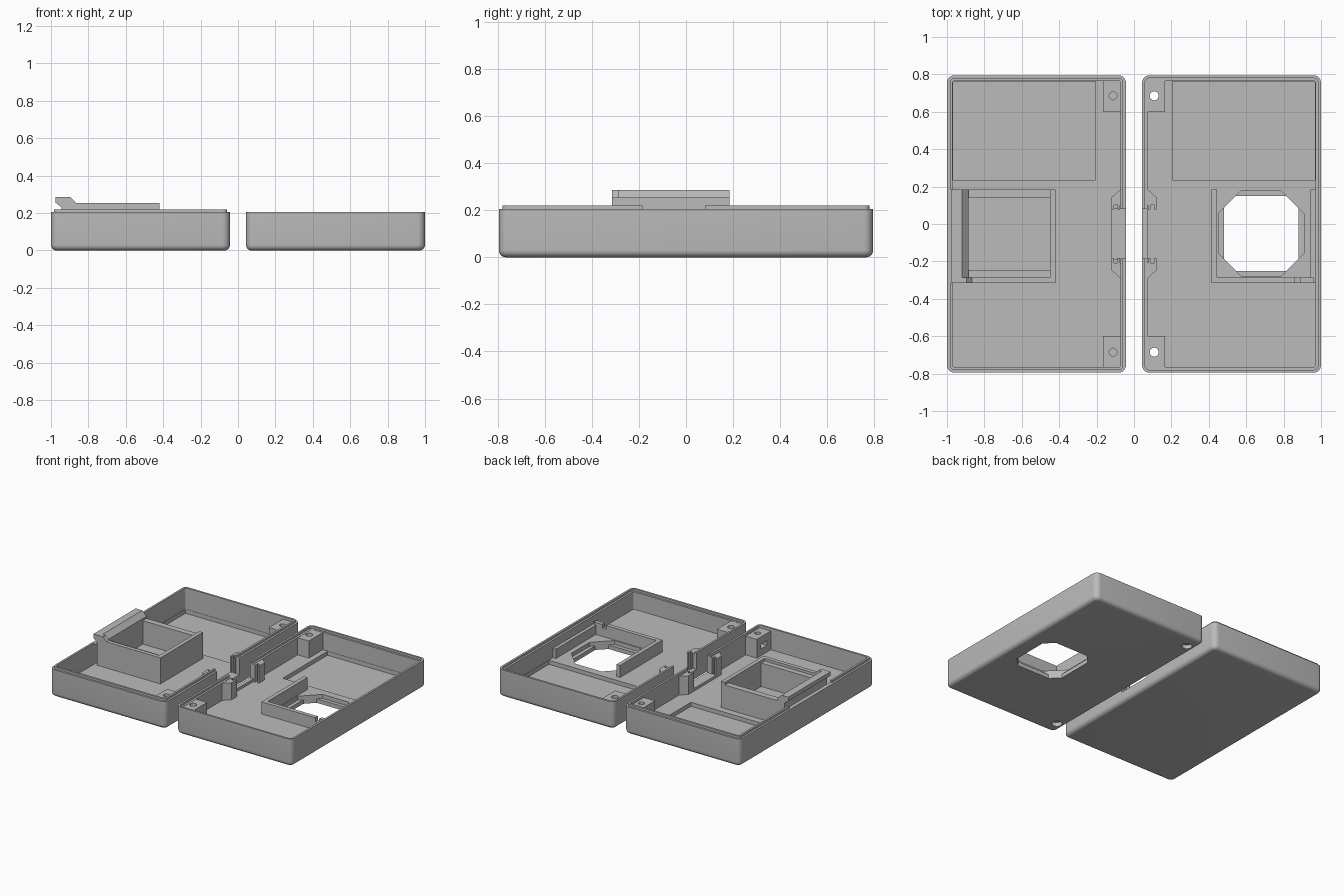
import bpy, bmesh, math

if "Cube" in bpy.data.objects:
    bpy.data.objects.remove(bpy.data.objects["Cube"])

grey = bpy.data.materials.new("light_grey")
grey.diffuse_color = (0.5, 0.5, 0.5, 1)
grey.use_nodes = True
grey.node_tree.nodes["Principled BSDF"].inputs["Base Color"].default_value = grey.diffuse_color

FLOOR, POCKET, RIM, LIP = 0.06, 0.03, 0.205, 0.22
X0, X1, Y = 0.043, 1.0, 0.795          # half-shell extents, mirrored by side


def make(name, bm):
    bmesh.ops.recalc_face_normals(bm, faces=bm.faces)
    me = bpy.data.meshes.new(name)
    bm.to_mesh(me)
    bm.free()
    me.materials.append(grey)
    ob = bpy.data.objects.new(name, me)
    bpy.context.collection.objects.link(ob)
    return ob


def prism(name, pts, lo, hi, axis='z'):
    """Extrude a 2D outline along z, or an xz outline along y."""
    bm = bmesh.new()
    place = (lambda p, t: (p[0], p[1], t)) if axis == 'z' else (lambda p, t: (p[0], t, p[1]))
    a = [bm.verts.new(place(p, lo)) for p in pts]
    b = [bm.verts.new(place(p, hi)) for p in pts]
    n = len(pts)
    bm.faces.new(a)
    bm.faces.new(b)
    for i in range(n):
        bm.faces.new((a[i], a[(i + 1) % n], b[(i + 1) % n], b[i]))
    return make(name, bm)


def box(name, xa, xb, ya, yb, za, zb):
    return prism(name, [(xa, ya), (xb, ya), (xb, yb), (xa, yb)], za, zb)


def disc(cx, cy, r, n=24):
    return [(cx + r * math.cos(i * math.tau / n), cy + r * math.sin(i * math.tau / n))
            for i in range(n)]


def cut(ob, *cutters):
    """Subtract cutters, bake the result and remove the cutters."""
    for c in cutters:
        m = ob.modifiers.new("cut", 'BOOLEAN')
        m.operation, m.solver, m.object = 'DIFFERENCE', 'EXACT', c
    dg = bpy.context.evaluated_depsgraph_get()
    dg.update()
    me = bpy.data.meshes.new_from_object(ob.evaluated_get(dg))
    ob.modifiers.clear()
    ob.data = me
    for c in cutters:
        bpy.data.objects.remove(c)
    return ob


def smooth(ob):
    bpy.ops.object.select_all(action='DESELECT')
    ob.select_set(True)
    bpy.context.view_layer.objects.active = ob
    bpy.ops.object.shade_smooth_by_angle(angle=math.radians(30))


def outline(s, d, r):
    """Rounded rectangle of one half, inset by d."""
    cx, hx, hy = s * (X0 + X1) / 2, (X1 - X0) / 2 - d, Y - d
    pts = []
    for q, (sx, sy) in enumerate([(1, 1), (-1, 1), (-1, -1), (1, -1)]):
        for k in range(7):
            a = (q + k / 6) * math.pi / 2
            pts.append((cx + sx * (hx - r) + r * math.cos(a), sy * (hy - r) + r * math.sin(a)))
    return pts


def shell(name, s, rim):
    """Loft the tray from its underside, up the wall, over the rim and down to the floor."""
    f = 0.03
    levels = [(f * (1 - math.sin(a)), 0.04 - f * (1 - math.sin(a)), f * (1 - math.cos(a)))
              for a in (i * math.pi / 12 for i in range(7))]
    levels += rim + [(0.03, 0.008, FLOOR)]
    bm = bmesh.new()
    loops = [[bm.verts.new((x, y, z)) for x, y in outline(s, d, r)] for d, r, z in levels]
    n = len(loops[0])
    for a, b in zip(loops, loops[1:]):
        for i in range(n):
            bm.faces.new((a[i], a[(i + 1) % n], b[(i + 1) % n], b[i]))
    bm.faces.new(loops[0])
    bm.faces.new(loops[-1])
    return make(name, bm)


def sx(s, pts):
    return [(s * x, y) for x, y in pts]


# Trays: the left one has a raised lip, the right one a matching step
left = shell("left_tray", -1, [(0, 0.04, RIM), (0.015, 0.025, RIM), (0.015, 0.025, LIP), (0.03, 0.01, LIP)])
right = shell("right_tray", 1, [(0, 0.04, RIM), (0.015, 0.025, RIM), (0.015, 0.025, 0.19), (0.03, 0.01, 0.19)])

for s, tray in ((-1, left), (1, right)):
    side = "left" if s < 0 else "right"
    # Floor pocket and connector opening in the inner wall
    cut(tray,
        prism("pocket", sx(s, [(0.205, 0.235), (0.968, 0.235), (0.968, 0.763), (0.205, 0.763)]), POCKET, 0.1),
        prism("opening", sx(s, [(0.0, -0.185), (0.1, -0.185), (0.1, 0.08), (0.0, 0.08)]), 0.08, 0.4))
    for e in (-1, 1):
        end = "back" if e > 0 else "front"
        # Screw post in each inner corner
        post = prism(f"{side}_{end}_screw_post",
                     sx(s, [(0.065, e * 0.6), (0.165, e * 0.6), (0.165, e * 0.768), (0.065, e * 0.768)]),
                     FLOOR - 0.01, 0.2 if s < 0 else 0.188)
        if s < 0:
            cut(post, prism("bore", disc(-0.112, e * 0.685, 0.021), 0.07, 0.4),
                box("nut_slot", -0.2, -0.085, e * 0.685 - 0.035, e * 0.685 + 0.035, 0.11, 0.145))
        else:
            cut(post, prism("bore", disc(0.108, e * 0.685, 0.024), -0.1, 0.4))
            cut(tray, prism("bore", disc(0.108, e * 0.685, 0.024), -0.1, 0.4))
            cut(tray, prism("sink", disc(0.108, e * 0.685, 0.035), -0.1, 0.03))
        smooth(post)
        # Notched clip beside the connector opening
        t = lambda v: -0.0525 + e * v
        prism(f"{side}_{end}_clip", sx(s, [
            (0.06, t(0.25)), (0.12, t(0.195)), (0.12, t(0.13)), (0.107, t(0.13)), (0.107, t(0.155)),
            (0.088, t(0.155)), (0.088, t(0.13)), (0.074, t(0.13)), (0.074, t(0.155)), (0.06, t(0.155))]),
            FLOOR - 0.01, 0.2 if s < 0 else 0.188)

# Sill under the left opening
box("left_opening_sill", -0.12, -0.065, -0.19, 0.085, FLOOR - 0.01, 0.08)

# Left lip is interrupted beside the hook
cut(left, box("lip_gap", -1.1, -0.965, -0.315, 0.185, RIM, 0.4))
smooth(left)

# Left socket: tall right and front walls with lower ledges inside
FB = FLOOR - 0.01
prism("socket_walls", [(-0.945, -0.315), (-0.42, -0.315), (-0.42, 0.185), (-0.45, 0.185),
                       (-0.45, -0.285), (-0.945, -0.285)], FB, 0.255)
box("socket_front_ledge", -0.89, -0.449, -0.286, -0.245, FB, 0.235)
box("socket_back_ledge", -0.89, -0.449, 0.14, 0.185, FB, 0.235)
prism("socket_hook", [(-0.945, FB), (-0.885, FB), (-0.885, 0.25), (-0.92, 0.285), (-0.975, 0.285),
                      (-0.975, 0.255), (-0.945, 0.232)], -0.286, 0.185, 'y')
prism("socket_hook_end", [(-0.945, FB), (-0.865, FB), (-0.865, 0.255), (-0.895, 0.285), (-0.975, 0.285),
                          (-0.975, 0.255), (-0.945, 0.232)], -0.315, -0.285, 'y')

# Right window: octagonal recess with a narrower clipped opening through the floor
CX, CY = 0.68, -0.05


def octagon(h, c):
    q = [(h, -c), (h, c), (c, h), (-c, h), (-h, c), (-h, -c), (-c, -h), (c, -h)]
    return [(CX + x, CY + y) for x, y in q]


cut(right, prism("recess", octagon(0.228, 0.107), 0.03, 0.3),
    prism("window", octagon(0.2, 0.135), -0.1, 0.3))
smooth(right)

# Right bracket and side rail around the window
bracket = prism("right_bracket", [(0.415, -0.315), (0.96, -0.315), (0.96, -0.285), (0.445, -0.285),
                                  (0.445, 0.185), (0.415, 0.185)], FB, 0.15)
cut(bracket, box("hook_notch", 0.86, 0.89, -0.4, -0.2, 0.12, 0.3))
box("right_side_rail", 0.945, 0.975, -0.315, 0.185, FB, 0.13)
